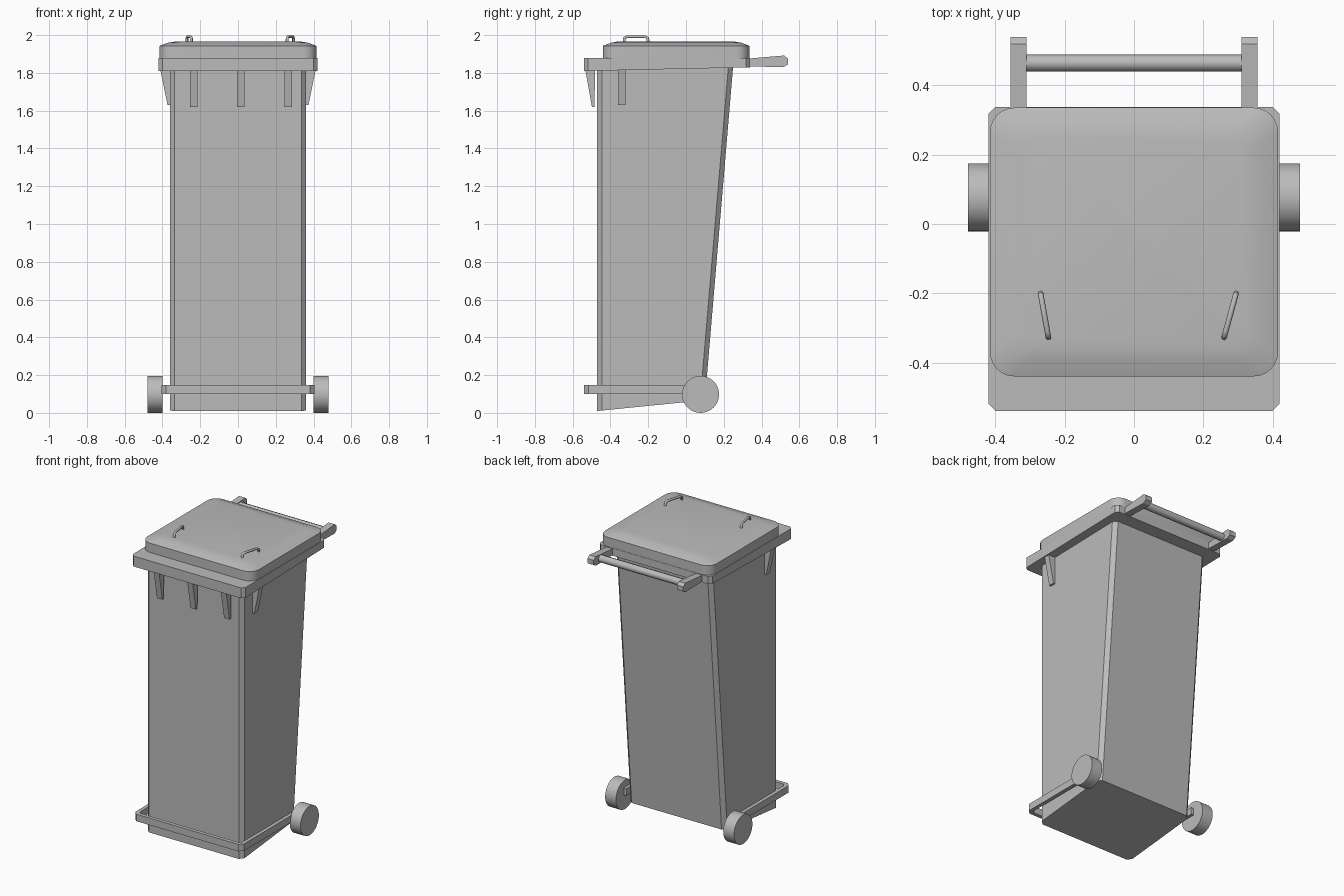
import bpy, bmesh, math
from mathutils import Vector

cube = bpy.data.objects.get("Cube")
if cube:
    bpy.data.objects.remove(cube, do_unlink=True)

grey = bpy.data.materials.new("grey_plastic")
grey.use_nodes = True
GREY = (0.5, 0.5, 0.5, 1)
grey.diffuse_color = GREY
grey.node_tree.nodes["Principled BSDF"].inputs["Base Color"].default_value = GREY


def finish(name, bm, smooth=False):
    bmesh.ops.recalc_face_normals(bm, faces=bm.faces)
    me = bpy.data.meshes.new(name)
    bm.to_mesh(me)
    bm.free()
    me.materials.append(grey)
    ob = bpy.data.objects.new(name, me)
    bpy.context.collection.objects.link(ob)
    if smooth:
        bpy.ops.object.select_all(action='DESELECT')
        ob.select_set(True)
        bpy.context.view_layer.objects.active = ob
        bpy.ops.object.shade_smooth_by_angle(angle=math.radians(30))
    return ob


def loft(name, rings, closed=False, smooth=False):
    """Skin equal-length rings; cap the ends unless the loft is closed."""
    bm = bmesh.new()
    vs = [[bm.verts.new(p) for p in r] for r in rings]
    n = len(vs[0])
    pairs = list(zip(vs, vs[1:])) + ([(vs[-1], vs[0])] if closed else [])
    for a, b in pairs:
        for i in range(n):
            j = (i + 1) % n
            bm.faces.new((a[i], a[j], b[j], b[i]))
    if not closed:
        bm.faces.new(vs[0])
        bm.faces.new(vs[-1])
    return finish(name, bm, smooth)


def outline(hx, y0, y1, c, z, steps=1):
    """Rectangle with cut (steps=1) or rounded corners; z may depend on y."""
    zf = z if callable(z) else (lambda y: z)
    pts = []
    corners = ((hx - c, y1 - c, 0), (-hx + c, y1 - c, 90),
               (-hx + c, y0 + c, 180), (hx - c, y0 + c, 270))
    for cx, cy, a0 in corners:
        for i in range(steps + 1):
            a = math.radians(a0 + 90 * i / steps)
            y = cy + c * math.sin(a)
            pts.append((cx + c * math.cos(a), y, zf(y)))
    return pts


def extrude_x(name, profile, x0, x1):
    return loft(name, [[(x, y, z) for y, z in profile] for x in (x0, x1)])


def cylinder_x(name, x0, x1, y, z, r, n):
    ring = [(y + r * math.cos(math.tau * i / n), z + r * math.sin(math.tau * i / n))
            for i in range(n)]
    ob = extrude_x(name, ring, x0, x1)
    bpy.ops.object.select_all(action='DESELECT')
    ob.select_set(True)
    bpy.context.view_layer.objects.active = ob
    bpy.ops.object.shade_smooth_by_angle(angle=math.radians(50))


# Tapered body with a sloping underside and cut corners
loft("bin_body", [
    outline(0.36, -0.47, 0.10, 0.025, lambda y: 0.01 + 0.1 * (y + 0.47)),
    outline(0.36, -0.47, 0.25, 0.025, 1.84)])

# Rim under the lid, its lower edge rising to the back
loft("rim", [
    outline(0.42, -0.54, 0.338, 0.02, lambda y: 1.81 + 0.022 * (y + 0.54)),
    outline(0.42, -0.54, 0.338, 0.02, 1.88)])

# Domed lid
loft("lid", [
    outline(0.416, -0.44, 0.336, 0.07, 1.87, 6),
    outline(0.416, -0.44, 0.336, 0.07, 1.943, 6),
    outline(0.37, -0.395, 0.292, 0.06, 1.96, 6),
    outline(0.325, -0.355, 0.25, 0.05, 1.967, 6)], smooth=True)

# Ribs below the rim: three in front, one on each side
rib = ((-0.533, 1.815), (-0.482, 1.815), (-0.484, 1.62), (-0.498, 1.62))
for part, x in (("right", -0.235), ("middle", 0.015), ("left", 0.265)):
    extrude_x("front_rib_" + part, rib, x - 0.02, x + 0.02)
for side, s in (("left", 1), ("right", -1)):
    side_rib = ((0.412, 1.82), (0.36, 1.82), (0.36, 1.63), (0.373, 1.63))
    loft("side_rib_" + side, [[(s * x, y, z) for x, z in side_rib]
                              for y in (-0.36, -0.32)])

# Bumper bar wrapped round the base
path = [(0.405, 0.09), (0.405, -0.515), (0.38, -0.54)]
inner = [(0.38, 0.09), (0.38, -0.50), (0.365, -0.515)]
path += [(-x, y) for x, y in reversed(path)]
inner += [(-x, y) for x, y in reversed(inner)]
loft("base_bumper", [[(*o, 0.10), (*i, 0.10), (*i, 0.147), (*o, 0.147)]
                     for o, i in zip(path, inner)])

# Wheels, rear handle arms and lid grips
arm = ((0.32, 1.835), (0.515, 1.83), (0.54, 1.845), (0.54, 1.875),
       (0.52, 1.892), (0.32, 1.875))
for side, s in (("left", 1), ("right", -1)):
    cylinder_x("wheel_" + side, s * 0.40, s * 0.48, 0.077, 0.098, 0.098, 40)
    extrude_x("handle_arm_" + side, arm, s * 0.31, s * 0.357)

    grip = [(0, 1.96), (0.02, 1.985), (0.14, 1.992), (0.86, 1.992),
            (0.98, 1.985), (1, 1.96)]
    a = Vector((0.26 if s > 0 else -0.247, -0.328, 0))
    b = Vector((0.295 if s > 0 else -0.27, -0.2, 0))
    curve = bpy.data.curves.new("lid_grip_" + side, 'CURVE')
    curve.dimensions = '3D'
    curve.bevel_depth = 0.008
    curve.bevel_resolution = 1
    curve.use_fill_caps = True
    spline = curve.splines.new('POLY')
    spline.points.add(len(grip) - 1)
    for point, (t, z) in zip(spline.points, grip):
        p = a.lerp(b, t)
        point.co = (p.x, p.y, z, 1)
    curve.materials.append(grey)
    bpy.context.collection.objects.link(bpy.data.objects.new("lid_grip_" + side, curve))

cylinder_x("handle_bar", -0.32, 0.32, 0.465, 1.86, 0.025, 8)
